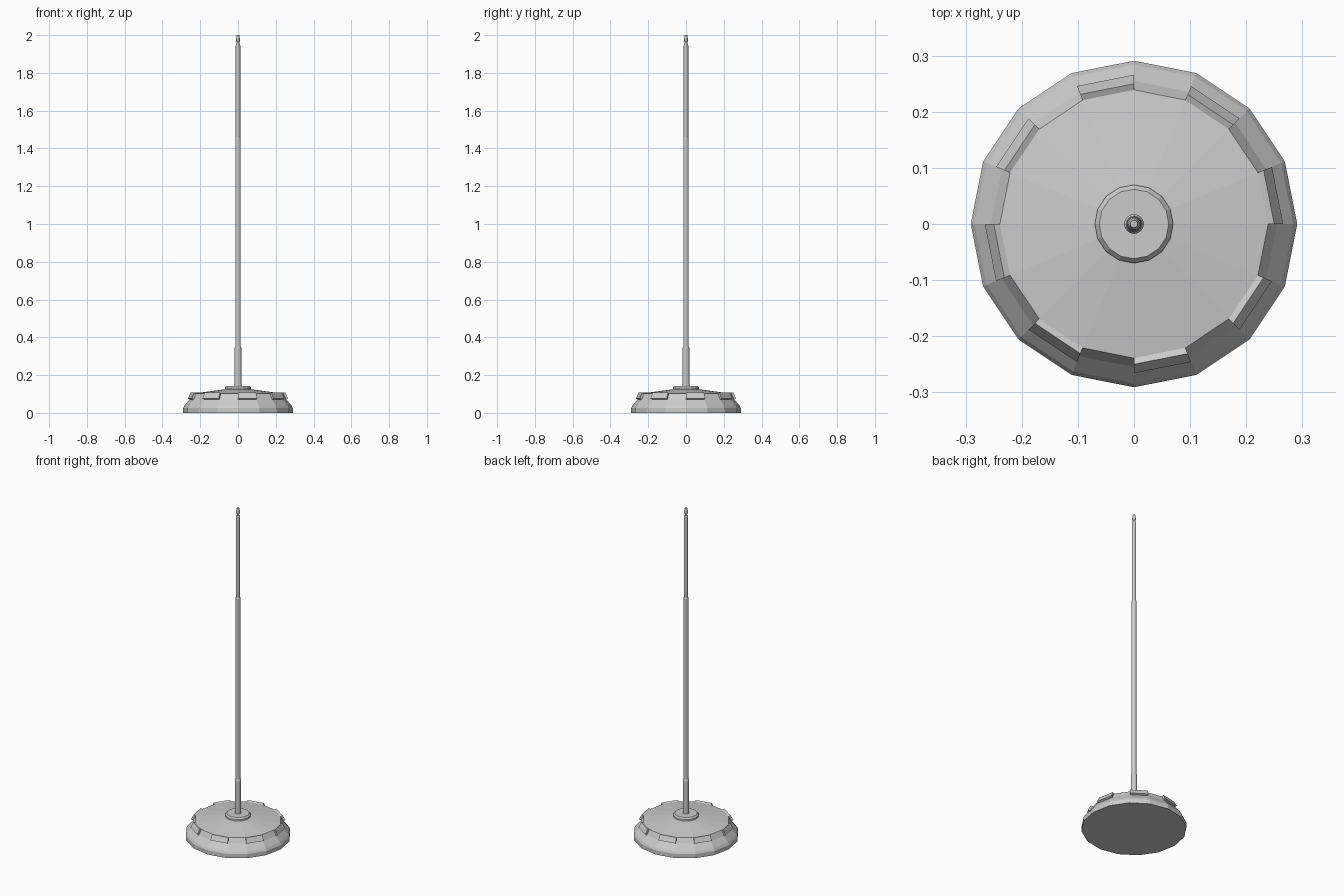
import bpy, bmesh, math

if "Cube" in bpy.data.objects:
    bpy.data.objects.remove(bpy.data.objects["Cube"], do_unlink=True)

SIDES = 16
STEP = 2 * math.pi / SIDES

grey = bpy.data.materials.new("light grey")
grey.use_nodes = True
colour = (0.6, 0.6, 0.6, 1)
grey.diffuse_color = colour
grey.node_tree.nodes["Principled BSDF"].inputs["Base Color"].default_value = colour


def finish(name, bm):
    bmesh.ops.recalc_face_normals(bm, faces=bm.faces[:])
    mesh = bpy.data.meshes.new(name)
    bm.to_mesh(mesh)
    bm.free()
    mesh.materials.append(grey)
    obj = bpy.data.objects.new(name, mesh)
    bpy.context.collection.objects.link(obj)
    return obj


def lathe(name, profile, sides=SIDES):
    """Turn (radius, height) points into a closed faceted solid."""
    bm = bmesh.new()
    rings = []
    for r, z in profile:
        angles = [2 * math.pi * i / sides for i in range(sides)]
        rings.append([bm.verts.new((r * math.cos(a), r * math.sin(a), z)) for a in angles])
    for low, high in zip(rings, rings[1:]):
        for i in range(sides):
            j = (i + 1) % sides
            bm.faces.new((low[i], low[j], high[j], high[i]))
    bm.faces.new(rings[0][::-1])
    bm.faces.new(rings[-1])
    return finish(name, bm)


# Weighted base with a gently domed top
rim_low, rim_high = (0.255, 0.072), (0.239, 0.102)
lathe("base", [(0.291, 0), (0.291, 0.025), (0.284, 0.038), rim_low, rim_high, (0.07, 0.125)])

# Grip pads raised from every other rim facet
pad_out, pad_up = 0.011, 0.005
section = [rim_low, (rim_low[0] + pad_out, rim_low[1] + pad_up),
           (rim_high[0] + pad_out, rim_high[1] + pad_up), rim_high]
bm = bmesh.new()
for k in range(0, SIDES, 2):
    ends = []
    for a in (k * STEP, (k + 1) * STEP):
        ends.append([bm.verts.new((r * math.cos(a), r * math.sin(a), z)) for r, z in section])
    first, last = ends
    bm.faces.new(first)
    bm.faces.new(last[::-1])
    for i in range(4):
        j = (i + 1) % 4
        bm.faces.new((first[i], last[i], last[j], first[j]))
finish("grip_pads", bm)

# Hub, telescoping pole and threaded tip
lathe("hub", [(0.07, 0.12), (0.07, 0.133), (0.062, 0.143)])
lathe("pole_sleeve", [(0.0175, 0.14), (0.0175, 0.345), (0.014, 0.352)])
lathe("lower_pole", [(0.0138, 0.345), (0.0138, 1.45), (0.0125, 1.455)])
lathe("upper_pole", [(0.0122, 1.45), (0.0122, 1.945), (0.0095, 1.953)])
lathe("tip", [(0.007, 1.95), (0.007, 1.963), (0.01, 1.968), (0.01, 1.98), (0.0065, 2.0)])
